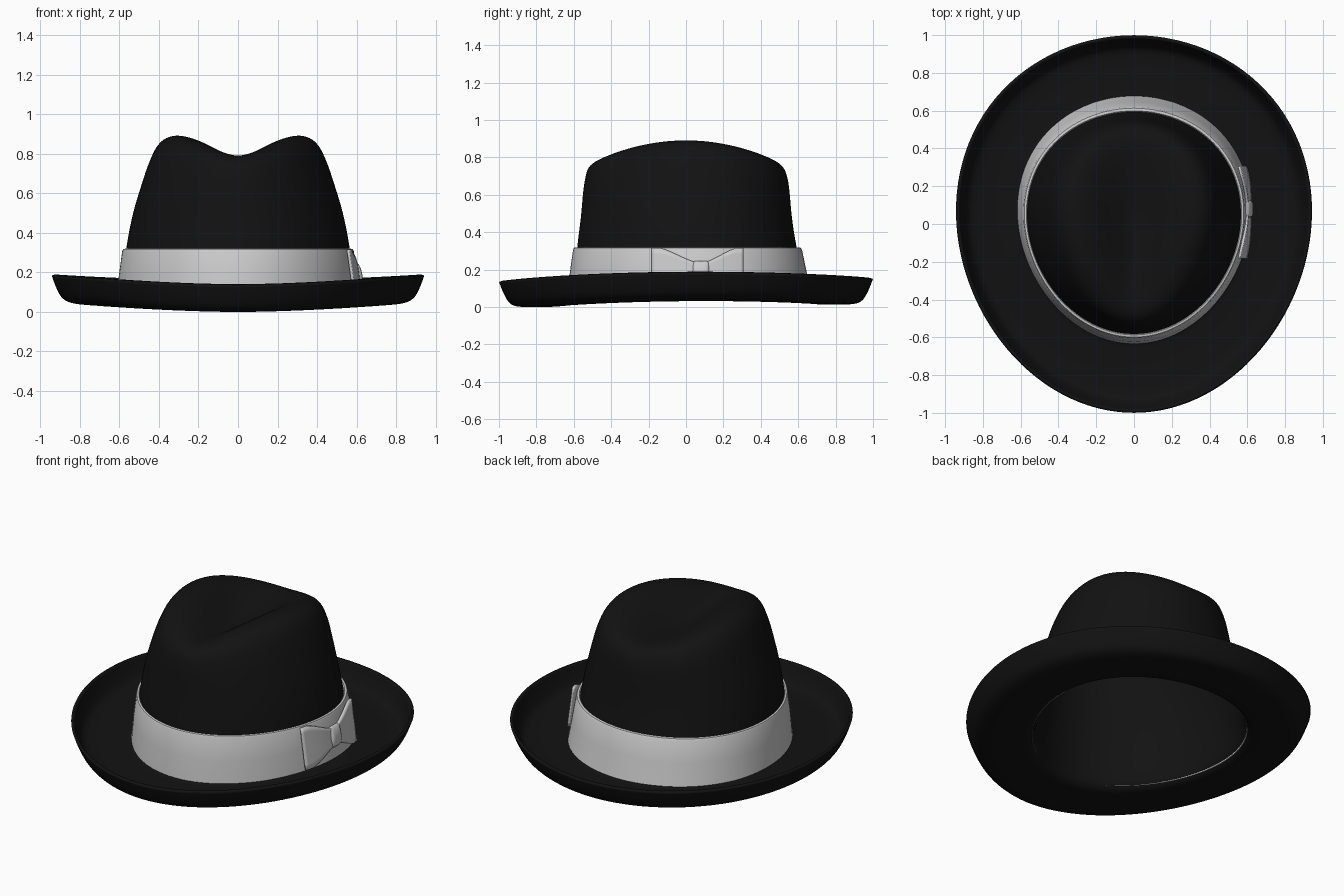
import bpy, bmesh
from math import sin, cos, pi

if "Cube" in bpy.data.objects:
    bpy.data.objects.remove(bpy.data.objects["Cube"])

SEG = 112


def spline(pts, n):
    """Catmull-Rom through tuples of any length."""
    p = [pts[0]] + pts + [pts[-1]]
    out = []
    for i in range(1, len(p) - 2):
        for j in range(n):
            t = j / n
            out.append(tuple(
                0.5 * (2 * b + (c - a) * t + (2 * a - 5 * b + 4 * c - d) * t * t
                       + (3 * b - a - 3 * c + d) * t ** 3)
                for a, b, c, d in zip(*p[i - 1:i + 3])))
    return out + [pts[-1]]


def ring(hx, hy, yo, z_side, z_end, k):
    """Egg-shaped loop, narrower towards the front, with its own side and end heights."""
    pts = []
    for i in range(SEG):
        t = 2 * pi * i / SEG
        w = abs(cos(t)) ** 1.7
        y = yo + hy * sin(t)
        z = z_end + (z_side - z_end) * w
        if z < 0.25:
            z += 0.008 * y * min(1, (0.25 - z) / 0.1)
        pts.append((hx * cos(t) * (1 + k * sin(t)) / (1 + k * k / 2), y, z))
    return pts


def grid_object(name, rows, wrap_u=True, wrap_v=False, angle=0.6):
    """Skin a list of point rows into a smooth-shaded mesh."""
    bm = bmesh.new()
    vs = [[bm.verts.new(p) for p in r] for r in rows]
    n, m = len(rows), len(rows[0])
    for i in range(n if wrap_v else n - 1):
        for j in range(m if wrap_u else m - 1):
            a, b = vs[i], vs[(i + 1) % n]
            bm.faces.new((a[j], a[(j + 1) % m], b[(j + 1) % m], b[j]))
    bmesh.ops.remove_doubles(bm, verts=bm.verts[:], dist=1e-5)
    bmesh.ops.recalc_face_normals(bm, faces=bm.faces[:])
    me = bpy.data.meshes.new(name)
    bm.to_mesh(me)
    bm.free()
    ob = bpy.data.objects.new(name, me)
    bpy.context.collection.objects.link(ob)
    bpy.ops.object.select_all(action='DESELECT')
    ob.select_set(True)
    bpy.context.view_layer.objects.active = ob
    bpy.ops.object.shade_smooth_by_angle(angle=angle)
    return ob


def solidify(ob, thickness):
    mod = ob.modifiers.new("thickness", 'SOLIDIFY')
    mod.thickness = thickness
    mod.offset = 0


# Felt body: curled brim edge, flat brim, crown wall, rounded rim and teardrop dent
# (half width, half length, y offset, side height, end height, egg factor)
felt = [
    (.935, .992, 0, .186, .145, .07),
    (.910, .965, 0, .120, .078, .07),
    (.880, .932, 0, .072, .030, .07),
    (.830, .880, 0, .050, .016, .07),
    (.750, .790, 0, .042, .014, .07),
    (.660, .695, .01, .040, .017, .08),
    (.605, .640, .02, .052, .030, .08),
    (.580, .610, .02, .110, .095, .08),
    (.557, .578, .005, .320, .320, .08),
    (.522, .556, .002, .500, .480, .08),
    (.474, .543, .002, .660, .620, .10),
    (.443, .532, .002, .750, .690, .12),
    (.405, .514, 0, .830, .740, .15),
    (.360, .475, 0, .872, .772, .19),
    (.300, .415, 0, .882, .782, .23),
    (.215, .330, 0, .855, .775, .25),
    (.120, .210, 0, .795, .760, .25),
    (.050, .100, 0, .755, .748, .20),
    (0, 0, 0, .742, .742, .20),
]
hat = grid_object("felt_crown_and_brim", [ring(*p) for p in spline(felt, 4)])
solidify(hat, 0.016)
black = bpy.data.materials.new("black_felt")
black.diffuse_color = (.006, .006, .006, 1)
black.use_nodes = True
black.node_tree.nodes["Principled BSDF"].inputs["Base Color"].default_value = black.diffuse_color
hat.data.materials.append(black)

# Ribbon band around the crown
band = [
    (.590, .620, .02, .050, .040, .08),
    (.618, .656, .022, .050, .040, .08),
    (.603, .634, .012, .180, .180, .08),
    (.586, .612, .008, .306, .306, .08),
    (.581, .606, .007, .317, .317, .08),
    (.570, .593, .006, .319, .319, .08),
    (.560, .582, .005, .300, .300, .08),
]
grid_object("ribbon_band", [ring(*p) for p in band], wrap_v=True)

# Bow wings on the right side, flaring away from the knot
BOW_Y, BOW_Z = .08, .185


def bow_wing(name, side, length):
    rows = []
    for i in range(17):
        u = i / 16
        ease = u * u * (3 - 2 * u)
        half = .05 + .075 * min(1, ease * 1.1) ** .9
        row = []
        for j in range(9):
            v = j / 4 - 1
            z = BOW_Z + .005 * u + half * v
            x = .608 - .033 * u - .14 * (z - BOW_Z) + .008 * sin(pi * u)
            row.append((x, BOW_Y + side * length * u, z))
        rows.append(row)
    solidify(grid_object(name, rows, wrap_u=False), 0.014)


bow_wing("bow_wing_front", -1, .262)
bow_wing("bow_wing_back", 1, .225)

# Knot: a rounded wrap across the middle of the bow
knot_profile = [(.62, 0)] + [(1, .5), (1, 1)]
rows = []
for i in range(13):
    a = i / 12 * 2 - 1
    s = (1 - abs(a) ** 4) ** .5
    rows.append([(.607 + .022 * s * cos(2 * pi * j / 24) - .14 * .062 * sin(2 * pi * j / 24),
                  BOW_Y + .048 * a,
                  BOW_Z + .062 * (.8 + .2 * s) * (s > 0) * sin(2 * pi * j / 24))
                 for j in range(24)])
grid_object("bow_knot", rows, angle=1.0)
